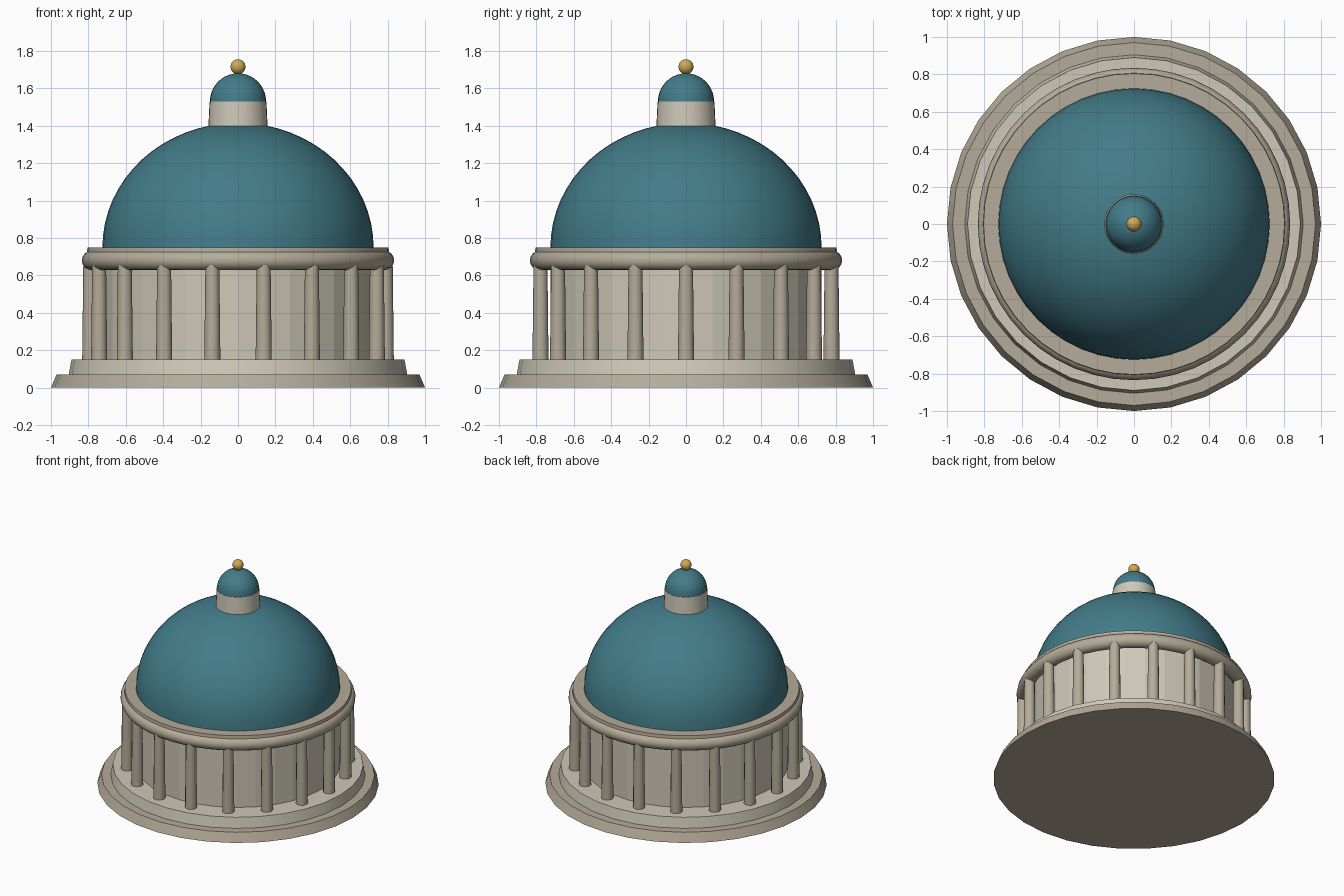
import bpy, bmesh, math

if "Cube" in bpy.data.objects:
    bpy.data.objects.remove(bpy.data.objects["Cube"])

def material(name, rgb):
    m = bpy.data.materials.new(name)
    m.diffuse_color = (*rgb, 1)
    m.use_nodes = True
    m.node_tree.nodes["Principled BSDF"].inputs["Base Color"].default_value = m.diffuse_color
    return m

STONE = material("stone", (0.46, 0.41, 0.32))
PALE = material("pale_stone", (0.62, 0.58, 0.48))
TEAL = material("teal_roof", (0.055, 0.20, 0.25))
GOLD = material("gold", (0.65, 0.40, 0.08))

def finish(name, mat, smooth=True):
    ob = bpy.context.object
    ob.name = name
    ob.data.materials.append(mat)
    if smooth:
        bpy.ops.object.shade_smooth_by_angle(angle=math.radians(35))
    return ob

def frustum(name, r1, r2, z1, z2, mat, sides=32, x=0, y=0, smooth=True):
    bpy.ops.mesh.primitive_cone_add(vertices=sides, radius1=r1, radius2=r2,
                                    depth=z2 - z1, location=(x, y, (z1 + z2) / 2))
    return finish(name, mat, smooth)

def half_dome(name, r, h, z, mat, segments, rings):
    bpy.ops.mesh.primitive_uv_sphere_add(segments=segments, ring_count=rings, radius=1)
    ob = bpy.context.object
    bm = bmesh.new()
    bm.from_mesh(ob.data)
    bmesh.ops.delete(bm, geom=[v for v in bm.verts if v.co.z < -1e-4], context='VERTS')
    for v in bm.verts:
        v.co = (v.co.x * r, v.co.y * r, v.co.z * h)
    bm.to_mesh(ob.data)
    bm.free()
    ob.location.z = z
    return finish(name, mat)

# Stepped base and drum
frustum("lower_step", 1.0, 0.97, 0, 0.07, STONE)
frustum("upper_step", 0.905, 0.89, 0.07, 0.15, PALE)
frustum("drum", 0.725, 0.725, 0.15, 0.74, PALE, smooth=False)

# Ring of columns
for i in range(18):
    a = i * math.tau / 18
    frustum(f"column_{i + 1:02d}", 0.043, 0.037, 0.15, 0.68, STONE, 12,
            0.79 * math.cos(a), 0.79 * math.sin(a))

# Cornice
bpy.ops.mesh.primitive_torus_add(major_segments=48, minor_segments=16, major_radius=0.783,
                                 minor_radius=0.052, location=(0, 0, 0.68))
finish("cornice_ring", STONE)
frustum("cornice_cap", 0.81, 0.805, 0.69, 0.75, STONE, 48)

# Dome, lantern and finial
half_dome("dome", 0.725, 0.665, 0.75, TEAL, 48, 32)
frustum("lantern", 0.16, 0.152, 1.36, 1.53, PALE, 32)
half_dome("lantern_dome", 0.15, 0.15, 1.53, TEAL, 32, 20)
bpy.ops.mesh.primitive_uv_sphere_add(segments=24, ring_count=16, radius=0.04, location=(0, 0, 1.715))
finish("finial_ball", GOLD)
